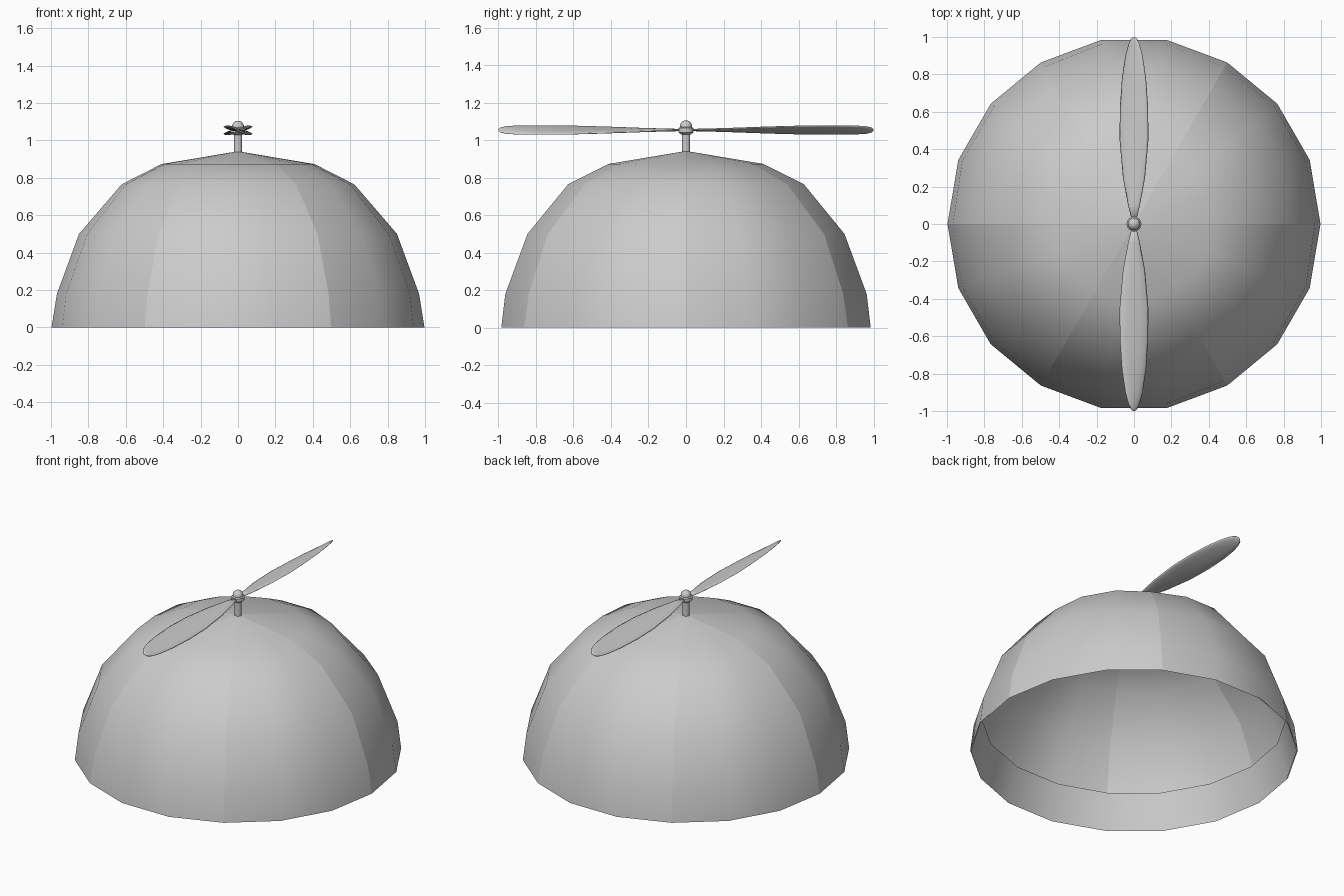
import bpy, bmesh
from math import sin, cos, pi, radians

cube = bpy.data.objects.get("Cube")
if cube:
    bpy.data.objects.remove(cube, do_unlink=True)

grey = bpy.data.materials.new("plain grey")
grey.use_nodes = True
COLOUR = (0.6, 0.6, 0.6, 1)
grey.diffuse_color = COLOUR
grey.node_tree.nodes["Principled BSDF"].inputs["Base Color"].default_value = COLOUR


def skin(name, rings, closed, caps=False, smooth=True):
    """Join successive rings of points with faces."""
    bm = bmesh.new()
    rows = [[bm.verts.new(p) for p in ring] for ring in rings]
    for a, b in zip(rows, rows[1:]):
        n = len(a)
        for i in range(n if closed else n - 1):
            j = (i + 1) % n
            bm.faces.new((a[i], a[j], b[j], b[i]))
    if caps:
        bm.faces.new(rows[0][::-1])
        bm.faces.new(rows[-1])
    bmesh.ops.remove_doubles(bm, verts=bm.verts, dist=0.0005)
    for f in bm.faces:
        f.smooth = smooth
    mesh = bpy.data.meshes.new(name)
    bm.to_mesh(mesh)
    bm.free()
    mesh.materials.append(grey)
    ob = bpy.data.objects.new(name, mesh)
    bpy.context.collection.objects.link(ob)
    return ob


def polar(r, deg, z):
    return (r * cos(radians(deg)), r * sin(radians(deg)), z)


# Six cloth panels: radius at the seam, radius at the bulge, height
PROFILE = [(0.997, 1.0, 0), (0.968, 0.978, 0.18), (0.85, 0.858, 0.5),
           (0.622, 0.638, 0.765), (0.41, 0.42, 0.873), (0, 0, 0.942)]
for k in range(6):
    rings = []
    for seam, bulge, z in PROFILE:
        rings.append([polar(seam if i in (0, 3) else bulge, 60 * k + 20 * i, z)
                      for i in range(4)])
    skin(f"cap_panel_{k + 1}", rings, closed=False)

# Hem folded up inside the rim
hem = [[polar(r, 20 * i, z) for i in range(18)]
       for r, z in [(0.995, 0), (0.93, 0.23)]]
skin("inner_hem", [ring[::-1] for ring in hem], closed=True)


# Stem, collar and ball
def lathe(name, profile, sides=16):
    rings = [[polar(r, 360 * i / sides, z) for i in range(sides)] for r, z in profile]
    return skin(name, rings, closed=True, caps=True)


lathe("stem", [(0.022, 0.92), (0.022, 1.04)])
lathe("hub_collar", [(0.025, 1.03), (0.04, 1.042), (0.04, 1.064), (0.025, 1.074)])
bpy.ops.mesh.primitive_uv_sphere_add(segments=16, ring_count=10, radius=0.033,
                                     location=(0, 0, 1.072))
ball = bpy.context.object
ball.name = "hub_ball"
ball.data.materials.append(grey)
bpy.ops.object.shade_smooth()

# Twisted blades: distance out, half width, half thickness, pitch in degrees
STATIONS = [(0.02, 0.012, 0.006, 0), (0.1, 0.032, 0.007, 5), (0.25, 0.06, 0.008, 9),
            (0.45, 0.079, 0.008, 13), (0.62, 0.079, 0.008, 17), (0.78, 0.069, 0.008, 21),
            (0.9, 0.052, 0.008, 27), (0.96, 0.036, 0.007, 34), (0.99, 0.021, 0.005, 38),
            (1.0, 0.006, 0.002, 40)]
for name, side in (("back_blade", 1), ("front_blade", -1)):
    rings = []
    for y, w, t, pitch in STATIONS:
        c, s = cos(radians(pitch)), sin(radians(pitch))
        ring = []
        for i in range(12):
            u, v = w * cos(pi * i / 6), t * sin(pi * i / 6)
            ring.append((side * (u * c - v * s), side * y, 1.054 + u * s + v * c))
        rings.append(ring[::-1])
    skin(name, rings, closed=True, caps=True)

# Keep crisp edges on the hard parts
for name in ("stem", "hub_collar"):
    bpy.ops.object.select_all(action='DESELECT')
    ob = bpy.data.objects[name]
    ob.select_set(True)
    bpy.context.view_layer.objects.active = ob
    bpy.ops.object.shade_smooth_by_angle(angle=radians(40))
